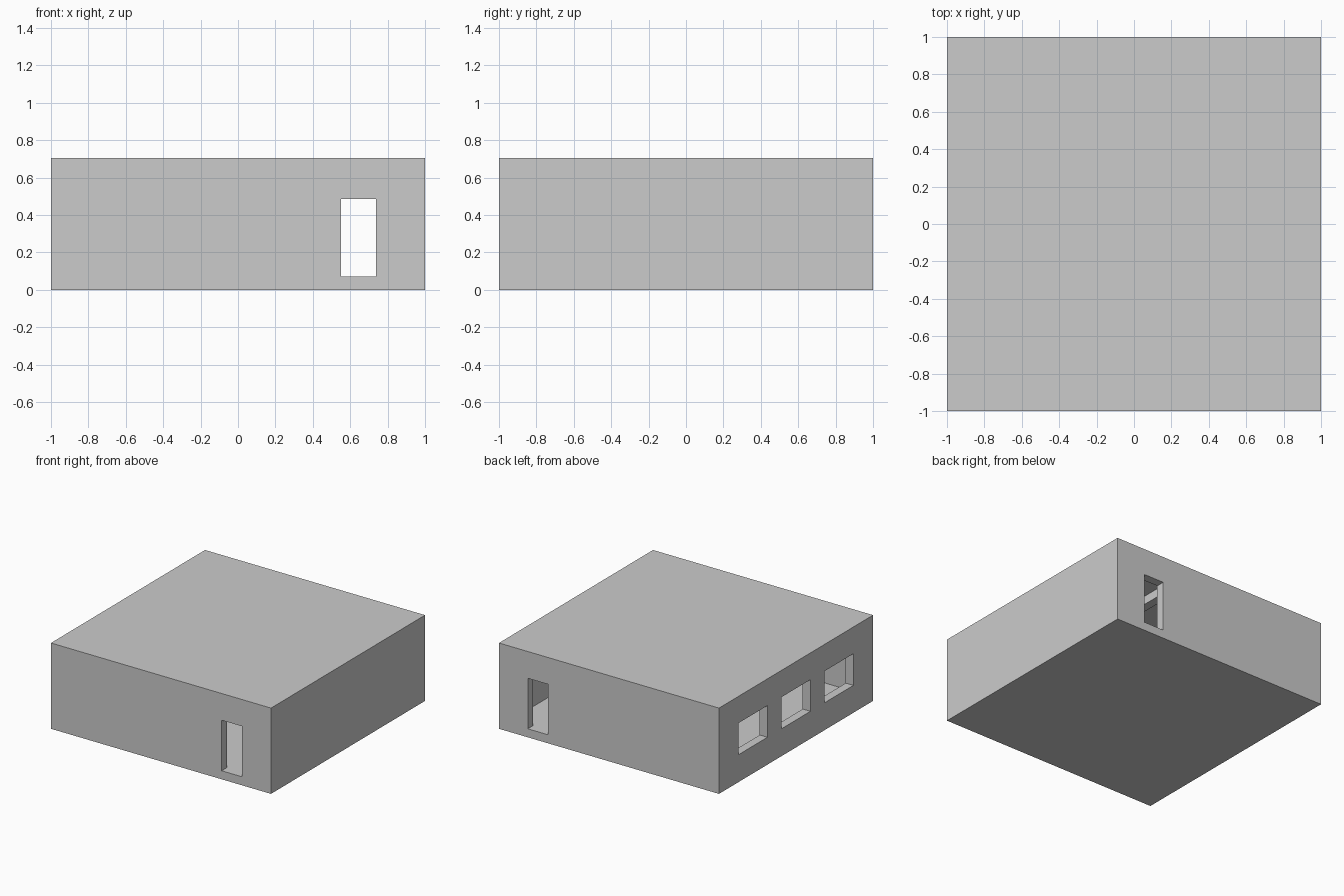
import bpy, bmesh

if "Cube" in bpy.data.objects:
    bpy.data.objects.remove(bpy.data.objects["Cube"])

H = 0.705           # overall height
T = 0.07            # wall, floor and roof thickness
R = 1 - T           # inner half width
CEIL = H - T
BEAM_Z = CEIL - 0.07
B0, B1 = 0.287, 0.357   # ceiling beam inner / outer face


def prism(name, profile, y0, y1):
    """Extrude an x-z profile along y."""
    bm = bmesh.new()
    face = bm.faces.new([bm.verts.new((x, y0, z)) for x, z in profile])
    ext = bmesh.ops.extrude_face_region(bm, geom=[face])
    verts = [v for v in ext["geom"] if isinstance(v, bmesh.types.BMVert)]
    bmesh.ops.translate(bm, verts=verts, vec=(0, y1 - y0, 0))
    bmesh.ops.recalc_face_normals(bm, faces=bm.faces[:])
    mesh = bpy.data.meshes.new(name)
    bm.to_mesh(mesh)
    bm.free()
    ob = bpy.data.objects.new(name, mesh)
    bpy.context.collection.objects.link(ob)
    return ob


def box(name, x0, x1, y0, y1, z0, z1):
    return prism(name, [(x0, z0), (x1, z0), (x1, z1), (x0, z1)], y0, y1)


def cut(target, cutter):
    mod = target.modifiers.new("cut", "BOOLEAN")
    mod.operation = "DIFFERENCE"
    mod.solver = "EXACT"
    mod.object = cutter
    bpy.context.view_layer.objects.active = target
    bpy.ops.object.modifier_apply(modifier=mod.name)
    bpy.data.objects.remove(cutter)


# Solid building block
shell = box("building_shell", -1, 1, -1, 1, 0, H)

# Hollow room; notches in the profile leave two ceiling beams
half = [(R, T), (R, CEIL), (B1, CEIL), (B1, BEAM_Z), (B0, BEAM_Z), (B0, CEIL)]
profile = half + [(-x, z) for x, z in reversed(half)]
cut(shell, prism("room_cutter", profile, -R, R))

# Doorways in the front and back walls
for s in (-1, 1):
    y0, y1 = sorted((s * 0.9, s * 1.1))
    cut(shell, box("door_cutter", 0.552, 0.738, y0, y1, T, 0.485))

# Row of three windows in the left wall
for y in (-0.558, 0, 0.558):
    cut(shell, box("window_cutter", -1.1, -0.9, y - 0.187, y + 0.187, 0.225, 0.485))
